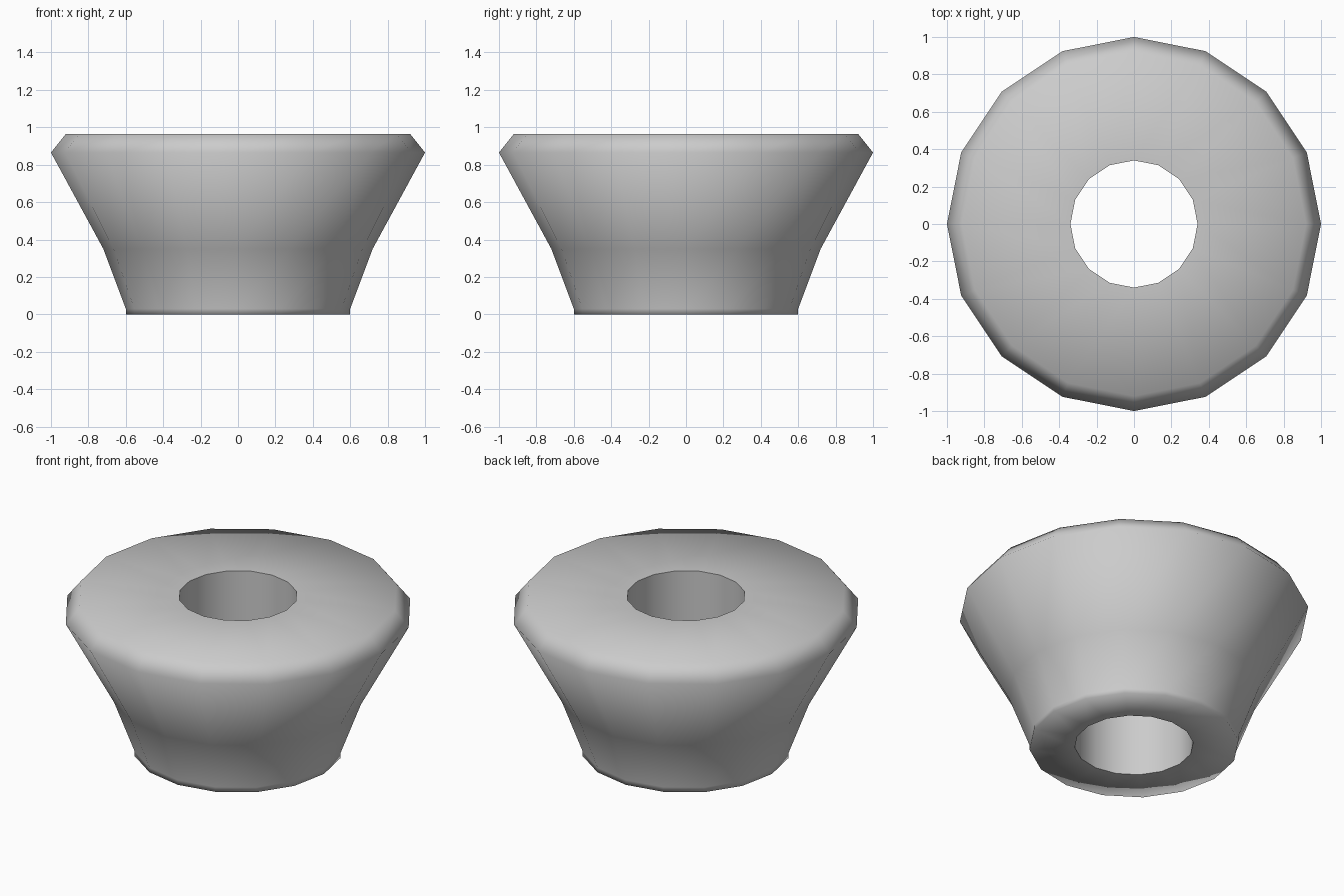
import bpy, bmesh
from math import cos, sin, tau

if "Cube" in bpy.data.objects:
    bpy.data.objects.remove(bpy.data.objects["Cube"])

SIDES = 16
# Closed profile (radius, height): outer wall upward, then down the bore
PROFILE = [(0.6, 0.0), (0.6, 0.03), (0.72, 0.35), (1.0, 0.865),
           (0.92, 0.965), (0.34, 0.965), (0.34, 0.0)]


def lathe(name, profile, sides):
    bm = bmesh.new()
    rings = [[bm.verts.new((r * cos(tau * i / sides), r * sin(tau * i / sides), z))
              for i in range(sides)] for r, z in profile]
    for a, b in zip(rings, rings[1:] + rings[:1]):
        for i in range(sides):
            j = (i + 1) % sides
            bm.faces.new((a[i], a[j], b[j], b[i])).smooth = True
    bmesh.ops.recalc_face_normals(bm, faces=bm.faces[:])
    # Crisp edges where the bore meets the top and bottom
    bore = set(rings[-1]), set(rings[-2])
    for e in bm.edges:
        if any(set(e.verts) <= ring for ring in bore):
            e.smooth = False
    mesh = bpy.data.meshes.new(name)
    bm.to_mesh(mesh)
    bm.free()
    obj = bpy.data.objects.new(name, mesh)
    bpy.context.collection.objects.link(obj)
    return obj


# Flared foot with a straight through-hole
lathe("flared_foot", PROFILE, SIDES)
